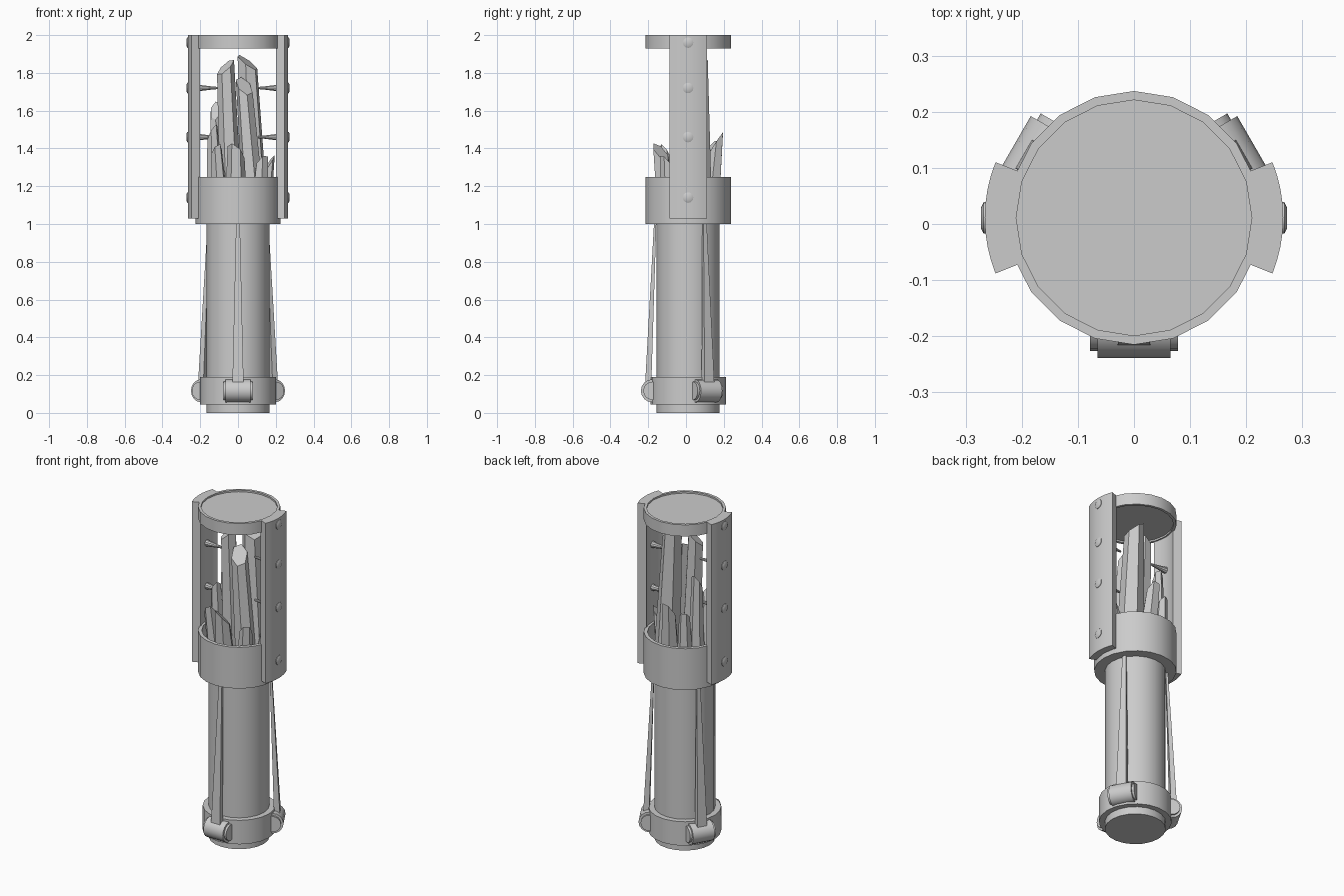
import bpy, bmesh
from math import sin, cos, pi, radians
from mathutils import Vector, Matrix

if "Cube" in bpy.data.objects:
    bpy.data.objects.remove(bpy.data.objects["Cube"])

CY = 0.011  # y of the main axis


def make(name, verts, faces, smooth=False, matrix=Matrix()):
    me = bpy.data.meshes.new(name)
    me.from_pydata([matrix @ Vector(v) for v in verts], [], faces)
    bm = bmesh.new()
    bm.from_mesh(me)
    bmesh.ops.recalc_face_normals(bm, faces=bm.faces)
    bm.to_mesh(me)
    bm.free()
    ob = bpy.data.objects.new(name, me)
    bpy.context.collection.objects.link(ob)
    if smooth:
        bpy.ops.object.select_all(action='DESELECT')
        ob.select_set(True)
        bpy.context.view_layer.objects.active = ob
        bpy.ops.object.shade_smooth_by_angle(angle=radians(30))
    return ob


def lathe(name, profile, n=20, matrix=Matrix.Translation((0, CY, 0))):
    """Spin (radius, z) points around z and cap both ends."""
    verts = [(r * cos(2 * pi * k / n + pi / 2), r * sin(2 * pi * k / n + pi / 2), z)
             for r, z in profile for k in range(n)]
    faces = [(i * n + k, i * n + (k + 1) % n, (i + 1) * n + (k + 1) % n, (i + 1) * n + k)
             for i in range(len(profile) - 1) for k in range(n)]
    last = (len(profile) - 1) * n
    faces += [tuple(range(n)), tuple(range(last, last + n))]
    return make(name, verts, faces, True, matrix)


def around(deg):
    return Matrix.Translation((0, CY, 0)) @ Matrix.Rotation(radians(deg), 4, 'Z')


# Handle, base collar, crystal cup and lid
lathe("handle", [(0.167, 0), (0.167, 1.02)])
lathe("base_collar", [(0.16, 0.045), (0.2, 0.045), (0.2, 0.19), (0.16, 0.19)])
lathe("crystal_cup", [(0.16, 1.0), (0.226, 1.0), (0.226, 1.25), (0.205, 1.25), (0.205, 1.06)])
lathe("lid", [(0.21, 1.94), (0.21, 1.93), (0.226, 1.93), (0.226, 2.0), (0.21, 2.0), (0.21, 1.99)])

# Three struts with roller feet
for i, a in enumerate((-90, 30, 150)):
    m = around(a)
    verts = []
    for r0, r1, w, z in ((0.195, 0.228, 0.03, 0.14), (0.168, 0.18, 0.01, 1.01)):
        verts += [(r0, -w, z), (r1, -w, z), (r1, w, z), (r0, w, z)]
    faces = [(0, 1, 2, 3), (4, 5, 6, 7)] + [(k, (k + 1) % 4, 4 + (k + 1) % 4, 4 + k) for k in range(4)]
    make(f"strut_{i}", verts, faces, False, m)
    lathe(f"strut_foot_{i}",
          [(0.048, -0.078), (0.048, -0.065), (0.061, -0.065),
           (0.061, 0.065), (0.048, 0.065), (0.048, 0.078)], 16,
          m @ Matrix.Translation((0.189, 0, 0.117)) @ Matrix.Rotation(pi / 2, 4, 'X'))

# Curved side plates with rivets outside and spikes inside
for side, a in (("right", 0), ("left", 180)):
    m = around(a)
    steps = 8
    verts, faces = [], []
    for k in range(steps + 1):
        t = radians(-21.9 + 43.8 * k / steps)
        verts += [(r * cos(t), r * sin(t), z)
                  for r, z in ((0.217, 1.03), (0.266, 1.03), (0.266, 2.0), (0.217, 2.0))]
    for k in range(steps):
        for j in range(4):
            p, q = 4 * k + j, 4 * k + (j + 1) % 4
            faces.append((p, q, q + 4, p + 4))
    faces += [(0, 1, 2, 3), tuple(range(4 * steps, 4 * steps + 4))]
    make(f"side_plate_{side}", verts, faces, True, m)
    for z in (1.96, 1.72, 1.46, 1.14):
        out = m @ Matrix.Translation((0, 0, z)) @ Matrix.Rotation(pi / 2, 4, 'Y')
        lathe(f"rivet_{side}", [(0.028, 0.258), (0.028, 0.268), (0.018, 0.273)], 12, out)
        if 1.4 < z < 1.8:
            lathe(f"spike_{side}", [(0.006, 0.105), (0.009, 0.14), (0.02, 0.222)], 10, out)

# Crystal cluster: base xy, top centre, base radius, top radius, cut slope xy, twist
crystals = [
    ((0.085, 0.05), (0.05, 0.05, 1.855), 0.078, 0.055, (-0.7, 0.3), 20),
    ((0.085, -0.05), (0.033, -0.045, 1.73), 0.06, 0.045, (-0.6, 0.9), 50),
    ((-0.035, -0.01), (-0.066, -0.01, 1.83), 0.06, 0.045, (0.8, 0.5), 5),
    ((-0.11, 0.05), (-0.118, 0.05, 1.6), 0.05, 0.03, (0.4, 1.6), 30),
    ((-0.12, -0.02), (-0.135, -0.03, 1.48), 0.05, 0.028, (1.5, -1.0), 75),
    ((-0.09, -0.09), (-0.115, -0.12, 1.38), 0.045, 0.03, (0.8, -1.2), 15),
    ((-0.01, -0.11), (-0.01, -0.145, 1.38), 0.06, 0.045, (-0.7, -0.8), 0),
    ((0.11, -0.1), (0.125, -0.115, 1.32), 0.05, 0.035, (0.8, -1.0), 40),
    ((0.13, 0.02), (0.165, 0.02, 1.32), 0.045, 0.03, (1.5, 0.4), 10),
    ((0.02, 0.11), (0.0, 0.15, 1.43), 0.06, 0.04, (0.2, 1.5), 60),
    ((-0.08, 0.11), (-0.085, 0.125, 1.41), 0.05, 0.03, (-0.5, 1.0), 25),
]
for i, (base, top, r0, r1, cut, twist) in enumerate(crystals):
    n = 6
    lower, upper = [], []
    for k in range(n):
        t = radians(twist) + 2 * pi * k / n
        c, s = cos(t), sin(t)
        lower.append((base[0] + r0 * c, base[1] + CY + r0 * s, 1.06))
        upper.append((top[0] + r1 * c, top[1] + CY + r1 * s,
                      top[2] + r1 * (cut[0] * c + cut[1] * s)))
    faces = [(k, (k + 1) % n, n + (k + 1) % n, n + k) for k in range(n)]
    faces += [tuple(range(n)), tuple(range(n, 2 * n))]
    make(f"crystal_{i}", lower + upper, faces)
